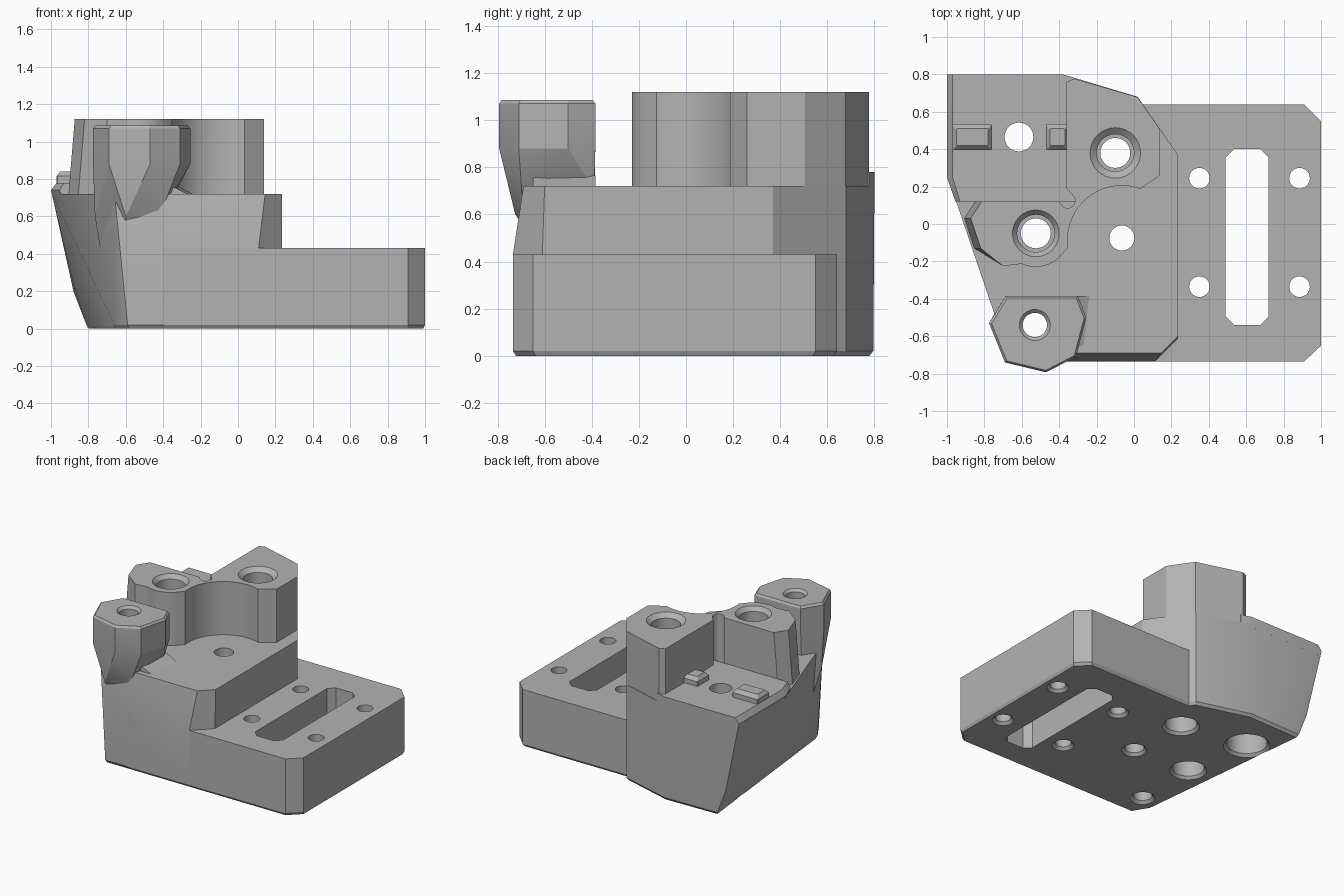
import bpy, bmesh, math
from mathutils import Vector

cube = bpy.data.objects.get("Cube")
if cube:
    bpy.data.objects.remove(cube, do_unlink=True)

grey = bpy.data.materials.new("machined_grey")
grey.use_nodes = True
colour = (0.45, 0.45, 0.45, 1)
grey.diffuse_color = colour
grey.node_tree.nodes["Principled BSDF"].inputs["Base Color"].default_value = colour


def finish(name, bm):
    bmesh.ops.recalc_face_normals(bm, faces=bm.faces)
    mesh = bpy.data.meshes.new(name)
    bm.to_mesh(mesh)
    bm.free()
    mesh.materials.append(grey)
    obj = bpy.data.objects.new(name, mesh)
    bpy.context.collection.objects.link(obj)
    return obj


def hull(name, *levels):
    """Convex solid through (height, outline) levels."""
    bm = bmesh.new()
    for z, outline in levels:
        for x, y in outline:
            bm.verts.new((x, y, z))
    res = bmesh.ops.convex_hull(bm, input=bm.verts)
    loose = [v for v in bm.verts if not v.link_faces]
    bmesh.ops.delete(bm, geom=loose, context='VERTS')
    bmesh.ops.dissolve_limit(bm, angle_limit=0.02, verts=bm.verts, edges=bm.edges)
    return finish(name, bm)


def prism(name, outline, z0, z1):
    bm = bmesh.new()
    face = bm.faces.new([bm.verts.new((x, y, z0)) for x, y in outline])
    ext = bmesh.ops.extrude_face_region(bm, geom=[face])
    for v in ext["geom"]:
        if isinstance(v, bmesh.types.BMVert):
            v.co.z = z1
    return finish(name, bm)


def scaled(outline, f):
    c = sum((Vector(p) for p in outline), Vector((0, 0))) / len(outline)
    return [tuple(c + (Vector(p) - c) * f) for p in outline]


def arc(cx, cy, r, a0, a1, n):
    return [(cx + r * math.cos(math.radians(a0 + (a1 - a0) * i / n)),
             cy + r * math.sin(math.radians(a0 + (a1 - a0) * i / n))) for i in range(n + 1)]


def octagon(x0, x1, y0, y1, c):
    return [(x0 + c, y0), (x1 - c, y0), (x1, y0 + c), (x1, y1 - c),
            (x1 - c, y1), (x0 + c, y1), (x0, y1 - c), (x0, y0 + c)]


def bore(bm, x, y, profile, n=32):
    """Turned cutter from (radius, height) steps."""
    rings = [[bm.verts.new((x + r * math.cos(math.tau * i / n),
                            y + r * math.sin(math.tau * i / n), z)) for i in range(n)]
             for r, z in profile]
    for a, b in zip(rings, rings[1:]):
        for i in range(n):
            j = (i + 1) % n
            bm.faces.new((a[i], a[j], b[j], b[i]))
    bm.faces.new(rings[0][::-1])
    bm.faces.new(rings[-1])


# Base plate with cut corners and a chamfered underside
plate = [(-0.4, -0.735), (0.91, -0.735), (1, -0.65), (1, 0.55), (0.91, 0.64), (-0.4, 0.64)]
base_plate = hull("base_plate", (0, scaled(plate, 0.98)), (0.02, plate), (0.43, plate))

# Main block, leaning outward on its left side as drawn from the front
foot = [(-0.59, -0.735), (-0.66, -0.62), (-0.69, -0.06), (-0.81, 0.785), (-0.38, 0.795),
        (0.02, 0.68), (0.235, 0.37), (0.235, -0.61), (0.11, -0.735)]
deck = [(-0.995, 0.8), (-0.995, 0.25), (-0.74, -0.5), (-0.66, -0.69), (0.145, -0.69),
        (0.235, -0.6), (0.235, 0.37), (0.02, 0.68), (-0.38, 0.8)]
main_block = hull("main_block", (0, scaled(foot, 0.98)), (0.02, foot),
                  (0.2, [(-0.88, 0.785), (-0.87, 0.6)]),
                  (0.43, [(0.11, -0.735), (-0.52, -0.735), (0.235, -0.61)]), (0.72, deck))

# Raised rear deck with chamfered outer edge
inner = [(-0.82, 0.12), (-0.3, 0.12), (-0.3, 0.776), (-0.38, 0.8)]
rear_deck = hull("rear_deck", (0.7, inner + [(-0.99, 0.8), (-0.99, 0.25), (-0.94, 0.12)]),
                 (0.74, inner + [(-1, 0.8), (-1, 0.25), (-0.955, 0.12)]),
                 (0.78, inner + [(-0.97, 0.8), (-0.97, 0.25), (-0.93, 0.12)]))

# Locating tabs
tabs = []
for side, x0, x1 in (("right", -0.97, -0.76), ("left", -0.47, -0.35)):
    low = octagon(x0, x1, 0.395, 0.535, 0.005)
    high = octagon(x0 + 0.02, x1 - 0.02, 0.42, 0.51, 0.005)
    tabs.append(hull(side + "_tab", (0.76, low), (0.815, low), (0.84, high)))

# Twin tower with round scoop and corner relief
twin = [(-0.36, 0.76), (-0.32, 0.777), (0.02, 0.678), (0.139, 0.506), (0.139, 0.26)]
twin += arc(-0.065, -0.085, 0.29, 70, 188, 18)
twin += arc(-0.525, -0.05, 0.18, -35, -115, 8)
twin += [(-0.7, -0.225), (-0.82, -0.13), (-0.873, 0.03), (-0.815, 0.12)]
twin += [(-0.4, 0.12)] + arc(-0.355, 0.125, 0.04, 230, 390, 8) + [(-0.36, 0.19)]
twin_tower = prism("twin_tower", twin, 0.7, 1.12)
for v in twin_tower.data.vertices:
    if v.co.z < 0.8 and v.co.x < -0.8:
        v.co.x -= 0.035

# Front post, overhanging the block and tapering into it
post = [(-0.685, -0.385), (-0.30, -0.385), (-0.255, -0.5), (-0.31, -0.71),
        (-0.47, -0.793), (-0.69, -0.74), (-0.775, -0.53)]
front_post = hull("front_post",
                  (0.42, [(-0.735, -0.46), (-0.6, -0.6)]),
                  (0.6, [(-0.765, -0.52), (-0.69, -0.39), (-0.6, -0.725), (-0.42, -0.69)]),
                  (0.7, [(-0.35, -0.39)]),
                  (0.88, post), (1.07, post), (1.085, scaled(post, 0.95)))
post_gusset = hull("post_gusset", (0.7, [(-0.24, -0.385), (-0.27, -0.65), (-0.6, -0.385), (-0.6, -0.65)]),
                   (0.72, [(-0.24, -0.385), (-0.27, -0.65)]),
                   (0.765, [(-0.33, -0.385), (-0.36, -0.65), (-0.6, -0.385), (-0.6, -0.65)]))

# Bores, joined in one cutter
bm = bmesh.new()


def screw_hole(x, y, r, top, flare):
    bore(bm, x, y, [(r + 0.03, -0.01), (r, 0.02), (r, top - flare), (r + flare, top), (r + flare, top + 0.2)])


for x in (0.35, 0.885):
    for y in (-0.335, 0.245):
        bore(bm, x, y, [(0.085, -0.01), (0.055, 0.02), (0.055, 0.6)])
bore(bm, -0.065, -0.075, [(0.095, -0.01), (0.067, 0.02), (0.067, 1.3)])
bore(bm, -0.615, 0.465, [(0.17, -0.01), (0.14, 0.02), (0.14, 0.25), (0.077, 0.25), (0.077, 1.3)])
screw_hole(-0.53, -0.54, 0.065, 1.085, 0.018)
for x, y, rim in ((-0.1, 0.38, 0.135), (-0.525, -0.05, 0.125)):
    bore(bm, x, y, [(0.135, -0.01), (0.11, 0.02), (0.11, 0.35), (0.08, 0.35), (0.08, 0.95),
                    (0.1, 0.95), (0.1, 1.09), (rim, 1.12), (rim, 1.3)])
bore_cutter = finish("bore_cutter", bm)
slot_cutter = prism("slot_cutter", octagon(0.49, 0.72, -0.54, 0.4, 0.045), -0.2, 0.7)


def cut(obj, cutter):
    mod = obj.modifiers.new("cut", 'BOOLEAN')
    mod.operation = 'DIFFERENCE'
    mod.solver = 'EXACT'
    mod.object = cutter
    bpy.context.view_layer.objects.active = obj
    bpy.ops.object.modifier_apply(modifier=mod.name)


parts = [base_plate, main_block, rear_deck, twin_tower, front_post, post_gusset]
for part in parts:
    cut(part, bore_cutter)
cut(base_plate, slot_cutter)
for helper in (bore_cutter, slot_cutter):
    bpy.data.objects.remove(helper, do_unlink=True)

# Smooth bores and scoop, crisp edges elsewhere
bpy.ops.object.select_all(action='DESELECT')
for part in parts + tabs:
    part.select_set(True)
bpy.context.view_layer.objects.active = base_plate
bpy.ops.object.shade_smooth_by_angle(angle=math.radians(20))
